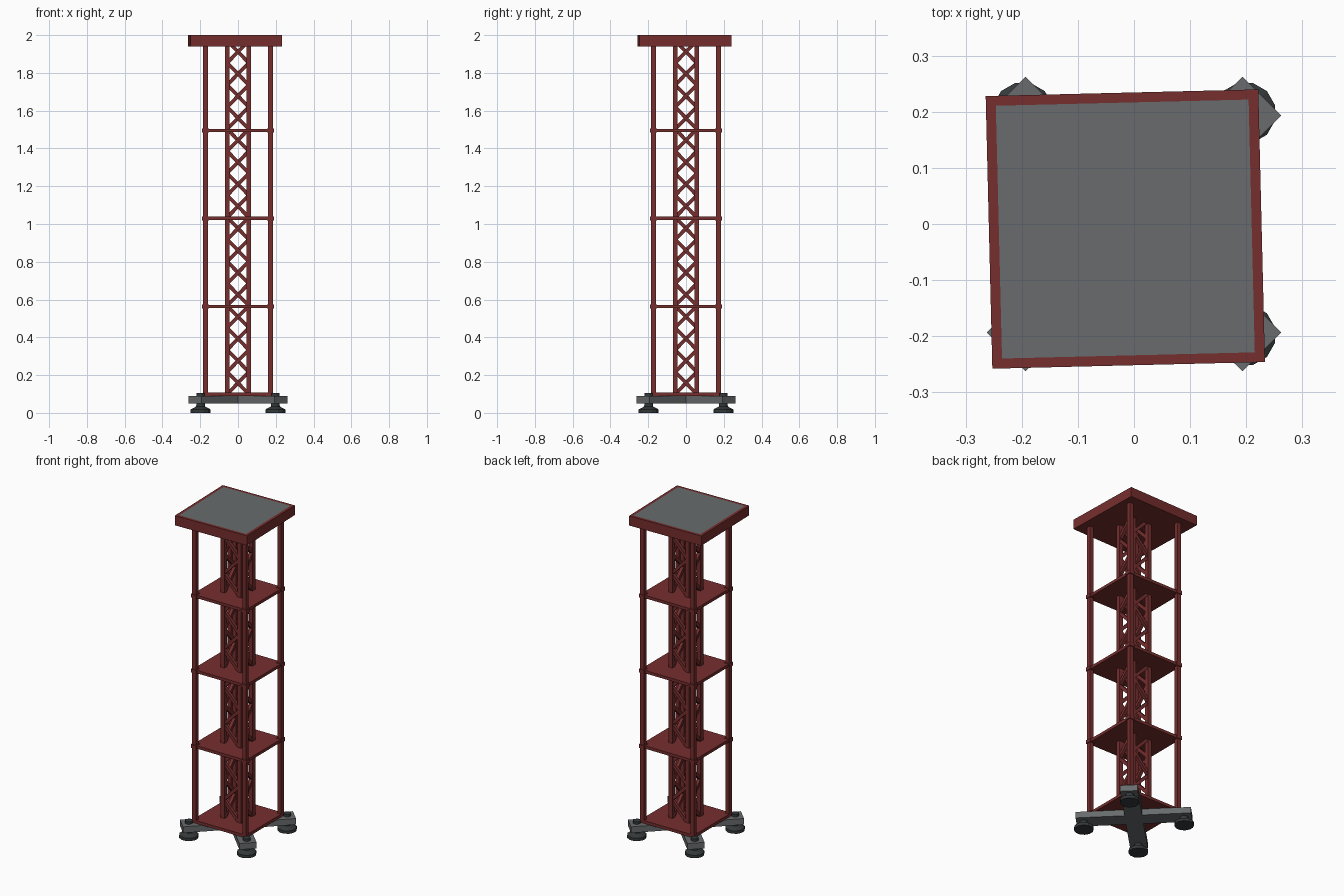
import bpy, bmesh, math
from mathutils import Vector, Matrix

cube = bpy.data.objects.get("Cube")
if cube:
    bpy.data.objects.remove(cube)


def material(name, colour):
    m = bpy.data.materials.new(name)
    m.use_nodes = True
    m.diffuse_color = (*colour, 1)
    m.node_tree.nodes["Principled BSDF"].inputs["Base Color"].default_value = (*colour, 1)
    return m


RED = material("dark red paint", (0.18, 0.027, 0.027))
GREY = material("slate grey", (0.14, 0.148, 0.152))
BLACK = material("charcoal rubber", (0.034, 0.04, 0.042))


def finish(name, bm, *mats):
    mesh = bpy.data.meshes.new(name)
    bmesh.ops.recalc_face_normals(bm, faces=bm.faces)
    bm.to_mesh(mesh)
    bm.free()
    for m in mats:
        mesh.materials.append(m)
    obj = bpy.data.objects.new(name, mesh)
    bpy.context.collection.objects.link(obj)
    return obj


def add_box(bm, centre, size, rot=Matrix()):
    m = Matrix.Translation(centre) @ rot @ Matrix.Diagonal((*size, 1))
    return bmesh.ops.create_cube(bm, size=1, matrix=m)


def add_bar(bm, a, b, width):
    a, b = Vector(a), Vector(b)
    rot = (b - a).to_track_quat("Z", "Y").to_matrix().to_4x4()
    add_box(bm, (a + b) / 2, (width, width, (b - a).length), rot)


CORNERS = [(sx, sy) for sx in (-1, 1) for sy in (-1, 1)]
DECK, TOP = 0.10, 1.95
POST = 0.172

# Slightly turned top slab with an inset grey panel
bm = bmesh.new()
add_box(bm, (-0.0155, -0.009, 1.97), (0.486, 0.486, 0.06),
        Matrix.Rotation(math.radians(1.4), 4, "Z"))
lid = [f for f in bm.faces if f.normal.z > 0.9]
bmesh.ops.inset_region(bm, faces=lid, thickness=0.025)
for f in lid:
    f.material_index = 1
finish("top_slab", bm, RED, GREY)

# Corner posts
bm = bmesh.new()
for sx, sy in CORNERS:
    add_box(bm, (sx * POST, sy * POST, (DECK + TOP) / 2), (0.026, 0.026, TOP - DECK))
finish("corner_posts", bm, RED)

# Shelves with a collar around every post
for i, z in enumerate((0.563, 1.03, 1.495)):
    bm = bmesh.new()
    add_box(bm, (0, 0, z), (0.366, 0.366, 0.018))
    for sx, sy in CORNERS:
        add_box(bm, (sx * POST, sy * POST, z), (0.036, 0.036, 0.022))
    finish(f"shelf_{i + 1}", bm, RED)

bm = bmesh.new()
add_box(bm, (0, 0, 0.098), (0.366, 0.366, 0.018))
finish("bottom_deck", bm, RED)

# Central lattice column: four legs and a zigzag on each side
LEG, BAYS = 0.057, 16
bm = bmesh.new()
for sx, sy in CORNERS:
    add_box(bm, (sx * LEG, sy * LEG, (DECK + TOP) / 2), (0.026, 0.026, TOP - DECK))
finish("column_legs", bm, RED)

bm = bmesh.new()
pitch = (1.97 - DECK) / BAYS
for side in range(4):
    turn = Matrix.Rotation(side * math.pi / 2, 3, "Z")
    for i in range(BAYS):
        s = 1 if i % 2 else -1
        low = DECK + i * pitch
        add_bar(bm, turn @ Vector((-s * LEG, -LEG, low)),
                turn @ Vector((s * LEG, -LEG, low + pitch)), 0.019)
finish("column_braces", bm, RED)

# Diagonal cross base
bm = bmesh.new()
for angle in (45, 135):
    add_box(bm, (0, 0, 0.07), (0.644, 0.098, 0.038),
            Matrix.Rotation(math.radians(angle), 4, "Z"))
finish("cross_base", bm, GREY)

# Levelling feet, each a turned profile of (radius, height)
PROFILE = [(0.055, 0), (0.055, 0.018), (0.024, 0.034), (0.022, 0.104)]
SIDES = 12
for i, (sx, sy) in enumerate(CORNERS):
    bm = bmesh.new()
    rings = []
    for r, z in PROFILE:
        angles = [math.pi / 4 + k * math.tau / SIDES for k in range(SIDES)]
        rings.append([bm.verts.new((sx * 0.198 + r * math.cos(a),
                                    sy * 0.198 + r * math.sin(a), z)) for a in angles])
    for lower, upper in zip(rings, rings[1:]):
        for k in range(SIDES):
            j = (k + 1) % SIDES
            bm.faces.new((lower[k], lower[j], upper[j], upper[k]))
    bm.faces.new(rings[0])
    bm.faces.new(rings[-1])
    finish(f"foot_{i + 1}", bm, BLACK)
